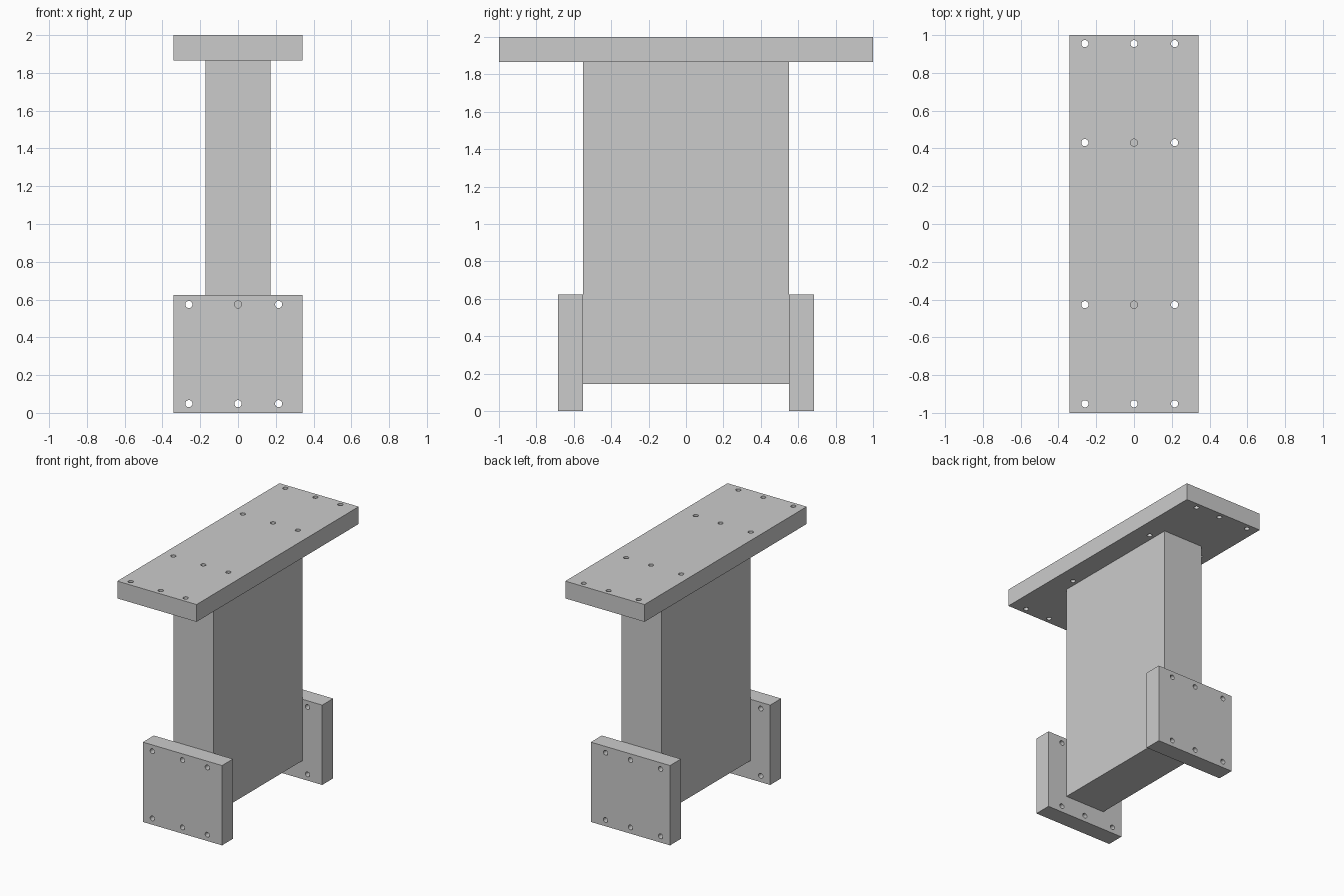
import bpy, bmesh
from mathutils import Matrix, Vector

if "Cube" in bpy.data.objects:
    bpy.data.objects.remove(bpy.data.objects["Cube"])

HOLE_X = (-0.26, 0.0, 0.215)
HOLE_R = 0.019
T = 0.135  # plate thickness


def make_object(name, bm):
    mesh = bpy.data.meshes.new(name)
    bm.to_mesh(mesh)
    bm.free()
    obj = bpy.data.objects.new(name, mesh)
    bpy.context.collection.objects.link(obj)
    return obj


def box(name, lo, hi):
    lo, hi = Vector(lo), Vector(hi)
    size = hi - lo
    bm = bmesh.new()
    bmesh.ops.create_cube(bm, size=1, matrix=Matrix.Translation((lo + hi) / 2)
                          @ Matrix.Diagonal((*size, 1)))
    return make_object(name, bm)


def drill(plate, centres, axis):
    """Cut round through-holes along the given axis."""
    bm = bmesh.new()
    rot = Matrix.Rotation(1.5707963, 4, 'X') if axis == 'Y' else Matrix()
    for c in centres:
        bmesh.ops.create_cone(bm, cap_ends=True, segments=24, radius1=HOLE_R,
                              radius2=HOLE_R, depth=T * 2,
                              matrix=Matrix.Translation(c) @ rot)
    cutter = make_object("hole_cutter", bm)
    cutter.hide_render = True
    mod = plate.modifiers.new("holes", 'BOOLEAN')
    mod.operation, mod.solver, mod.object = 'DIFFERENCE', 'EXACT', cutter
    bpy.ops.object.select_all(action='DESELECT')
    bpy.context.view_layer.objects.active = plate
    plate.select_set(True)
    bpy.ops.object.modifier_apply(modifier=mod.name)
    bpy.data.objects.remove(cutter)
    bpy.ops.object.shade_smooth_by_angle(angle=0.6)


# Upright core block
box("core_block", (-0.173, -0.55, 0.145), (0.173, 0.55, 2 - T))

# Top plate with four rows of holes
top = box("top_plate", (-0.342, -1, 2 - T), (0.342, 1, 2))
drill(top, [(x, y, 2 - T / 2) for x in HOLE_X
            for y in (-0.952, -0.427, 0.431, 0.955)], 'Z')

# Front and back mounting plates, holes aligned
for name, y in (("front_plate", -0.55 - T), ("back_plate", 0.55)):
    plate = box(name, (-0.342, y, 0), (0.342, y + T, 0.623))
    drill(plate, [(x, y + T / 2, z) for x in HOLE_X for z in (0.049, 0.574)], 'Y')
